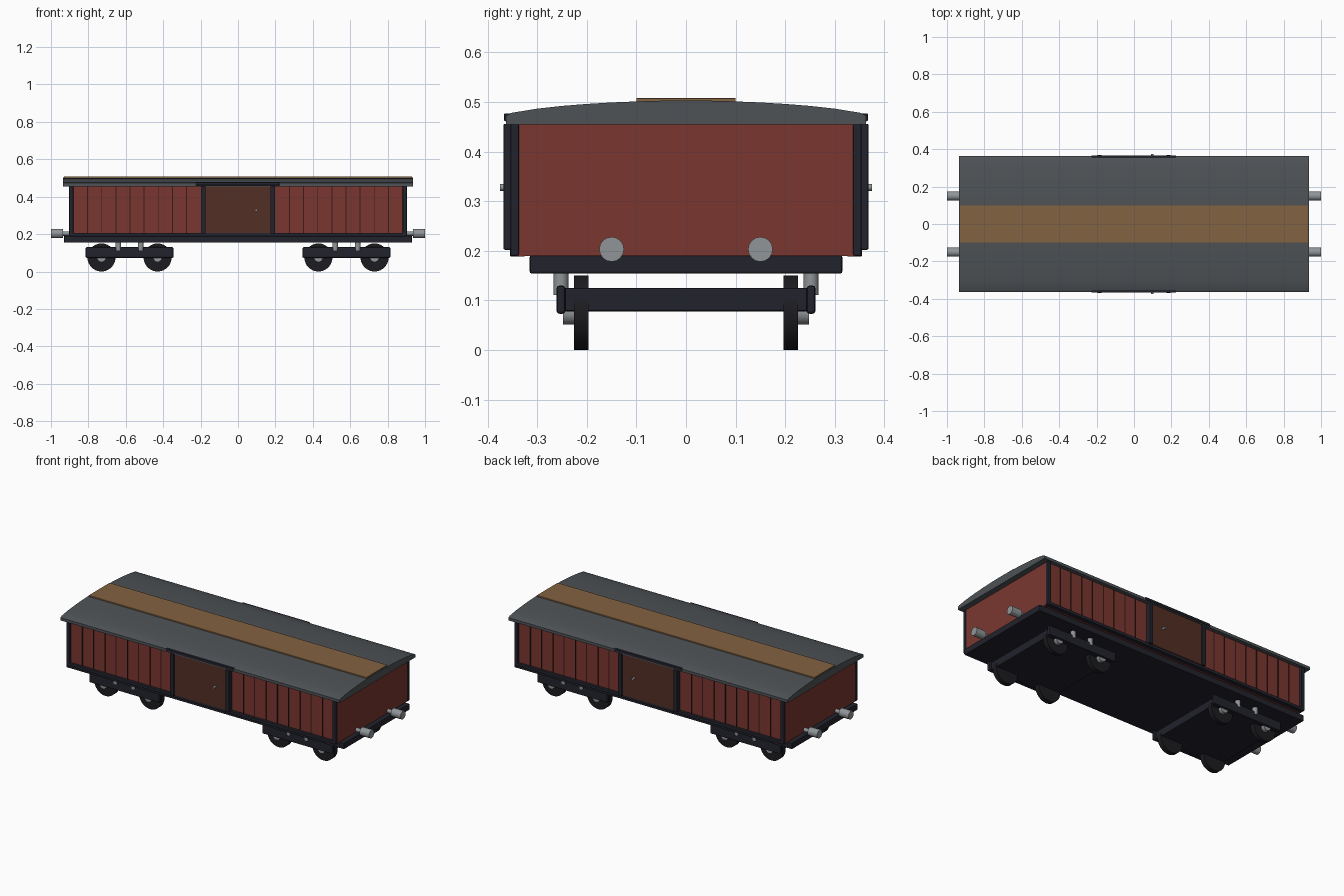
import bpy, math

if "Cube" in bpy.data.objects:
    bpy.data.objects.remove(bpy.data.objects["Cube"])


def material(name, rgb):
    m = bpy.data.materials.new(name)
    m.diffuse_color = (*rgb, 1)
    m.use_nodes = True
    m.node_tree.nodes["Principled BSDF"].inputs["Base Color"].default_value = m.diffuse_color
    return m


RED = material("oxide red", (0.195, 0.037, 0.030))
GROOVE = material("dark red", (0.035, 0.011, 0.010))
DOOR = material("dark brown", (0.085, 0.028, 0.018))
TRIM = material("blue black", (0.016, 0.016, 0.026))
WHEEL = material("wheel black", (0.012, 0.012, 0.015))
ROOF = material("roof grey", (0.076, 0.085, 0.093))
WOOD = material("walkway brown", (0.225, 0.122, 0.053))
METAL = material("light metal", (0.28, 0.30, 0.31))


def box(name, x, y, z, mat, bevel=0.0):
    """Box from (min, max) ranges."""
    bpy.ops.mesh.primitive_cube_add(size=1, location=[(a + b) / 2 for a, b in (x, y, z)])
    o = bpy.context.object
    o.name = name
    o.scale = [b - a for a, b in (x, y, z)]
    bpy.ops.object.transform_apply(location=False, rotation=False, scale=True)
    o.data.materials.append(mat)
    if bevel:
        m = o.modifiers.new("bevel", 'BEVEL')
        m.width = bevel
        m.segments = 2
    return o


def cylinder(name, centre, radius, depth, axis, mat, sides=24):
    rot = {'x': (0, math.pi / 2, 0), 'y': (math.pi / 2, 0, 0), 'z': (0, 0, 0)}[axis]
    bpy.ops.mesh.primitive_cylinder_add(vertices=sides, radius=radius, depth=depth,
                                        location=centre, rotation=rot)
    o = bpy.context.object
    o.name = name
    o.data.materials.append(mat)
    bpy.ops.object.shade_smooth_by_angle(angle=math.radians(35))
    return o


def span(side, a, b):
    """Range a..b mirrored to the given side."""
    return tuple(sorted((side * a, side * b)))


# Body and chassis
box("body", (-0.9, 0.9), (-0.34, 0.34), (0.19, 0.458), RED)
box("chassis", (-0.93, 0.93), (-0.315, 0.315), (0.154, 0.191), TRIM, 0.004)

# Curved roof: half profile mirrored, then extruded along x
half = [(0.363, 0.455), (0.363, 0.472), (0.352, 0.478), (0.30, 0.4865),
        (0.25, 0.492), (0.20, 0.496), (0.15, 0.499), (0.10, 0.501), (0.05, 0.5025)]
profile = half + [(0, 0.503)] + [(-y, z) for y, z in reversed(half)]
n = len(profile)
verts = [(x, y, z) for x in (-0.935, 0.935) for y, z in profile]
faces = [(i, (i + 1) % n, (i + 1) % n + n, i + n) for i in range(n)]
faces += [tuple(reversed(range(n))), tuple(range(n, 2 * n))]
mesh = bpy.data.meshes.new("roof")
mesh.from_pydata(verts, [], faces)
mesh.materials.append(ROOF)
roof = bpy.data.objects.new("roof", mesh)
bpy.context.collection.objects.link(roof)
bpy.ops.object.select_all(action='DESELECT')
roof.select_set(True)
bpy.context.view_layer.objects.active = roof
bpy.ops.object.mode_set(mode='EDIT')
bpy.ops.mesh.select_all(action='SELECT')
bpy.ops.mesh.normals_make_consistent(inside=False)
bpy.ops.object.mode_set(mode='OBJECT')
bpy.ops.object.shade_smooth_by_angle(angle=math.radians(25))
box("roof_walkway", (-0.93, 0.93), (-0.1, 0.1), (0.495, 0.508), WOOD, 0.002)

for s in (-1, 1):
    # Side wall: sill, door and its hardware
    box("side_sill", (-0.9, 0.9), span(s, 0.325, 0.355), (0.188, 0.207), TRIM, 0.003)
    box("sliding_door", (-0.178, 0.178), span(s, 0.335, 0.358), (0.205, 0.458), DOOR)
    box("door_rail", (-0.228, 0.225), span(s, 0.345, 0.367), (0.461, 0.477), TRIM, 0.003)
    cylinder("door_knob", (0.097, s * 0.365, 0.328), 0.007, 0.02, 'y', METAL, 12)
    for e in (-1, 1):
        box("door_post", span(e, 0.173, 0.198), span(s, 0.335, 0.368), (0.202, 0.456), TRIM, 0.003)
        box("corner_post", span(e, 0.88, 0.903), span(s, 0.337, 0.354), (0.19, 0.456), TRIM, 0.003)
        # Plank joints
        for k in range(1, 9):
            x = e * (0.2 + k * 0.0755)
            box("plank_joint", (x - 0.0025, x + 0.0025), span(s, 0.338, 0.343), (0.205, 0.456), GROOVE)
        # Buffers
        cylinder("buffer_head", (e * 0.9675, s * 0.15, 0.203), 0.025, 0.065, 'x', METAL, 16)
        cylinder("buffer_neck", (e * 0.92, s * 0.15, 0.203), 0.012, 0.05, 'x', METAL, 12)

# Bogies
for e in (-1, 1):
    c = e * 0.58
    box("bogie_frame", (c - 0.22, c + 0.22), (-0.25, 0.25), (0.078, 0.125), TRIM, 0.004)
    for s in (-1, 1):
        box("bogie_side", (c - 0.235, c + 0.235), span(s, 0.243, 0.261), (0.073, 0.13), TRIM, 0.006)
        for dx in (-0.15, 0.15):
            cylinder("wheel", (c + dx, s * 0.211, 0.075), 0.075, 0.029, 'y', WHEEL, 32)
            cylinder("wheel_hub", (c + dx, s * 0.235, 0.075), 0.024, 0.026, 'y', METAL, 20)
        for dx in (-0.06, 0.06):
            cylinder("suspension_post", (c + dx, s * 0.252, 0.134), 0.015, 0.046, 'z', METAL, 16)
